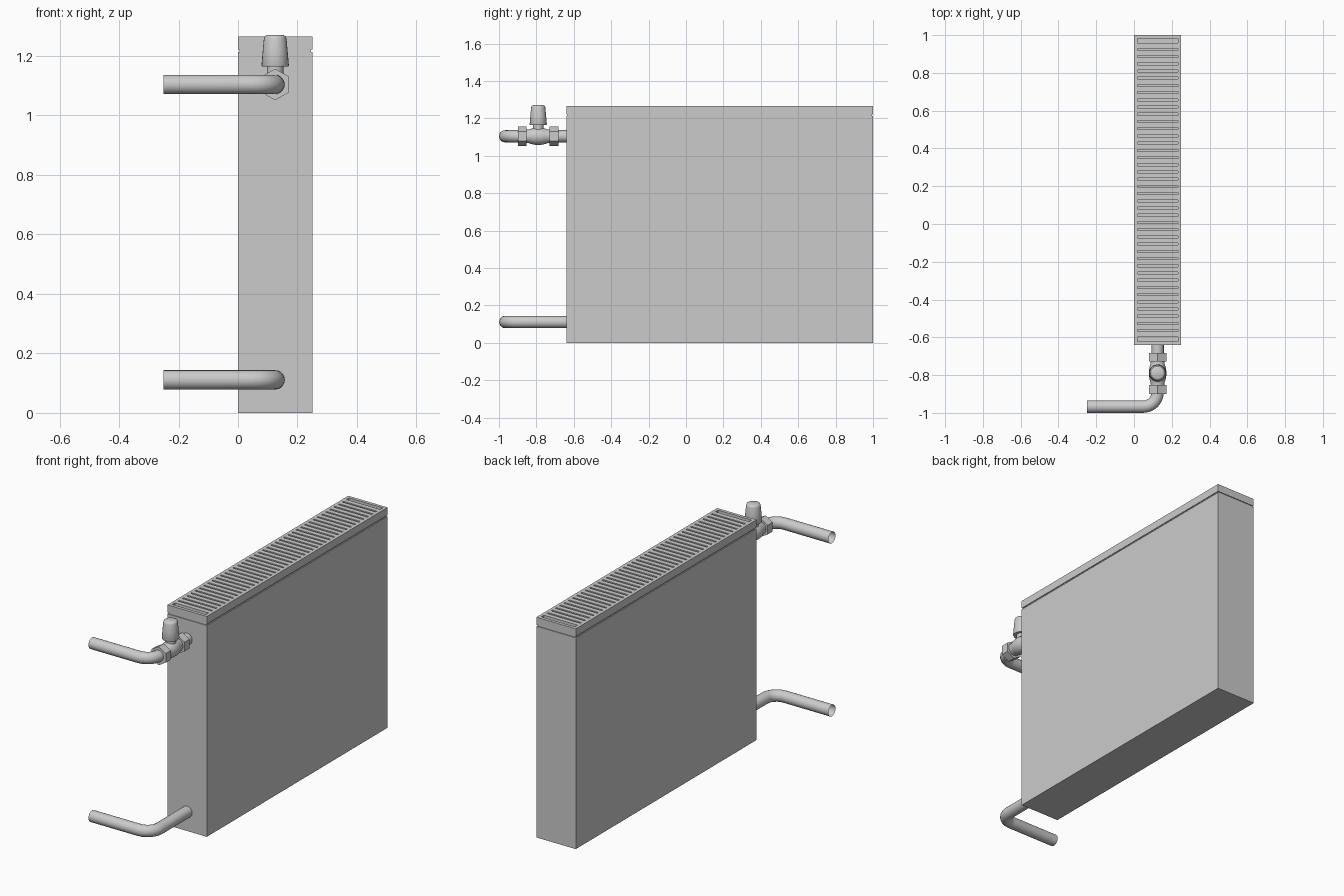
import bpy, bmesh, math
from mathutils import Vector, Matrix

if "Cube" in bpy.data.objects:
    bpy.data.objects.remove(bpy.data.objects["Cube"])

X0, X1, Y0, Y1 = 0.0, 0.25, -0.64, 1.0   # radiator footprint
PX, PY, PR = 0.125, -0.967, 0.0325       # pipe axis and radius
HIGH, LOW = 1.104, 0.111                 # pipe heights
VALVE_Y = -0.79


def finish(name, bm, smooth=False):
    bmesh.ops.recalc_face_normals(bm, faces=bm.faces[:])
    me = bpy.data.meshes.new(name)
    bm.to_mesh(me)
    bm.free()
    ob = bpy.data.objects.new(name, me)
    bpy.context.collection.objects.link(ob)
    if smooth:
        bpy.ops.object.select_all(action='DESELECT')
        ob.select_set(True)
        bpy.context.view_layer.objects.active = ob
        bpy.ops.object.shade_smooth_by_angle(angle=math.radians(40))
    return ob


def add_box(bm, lo, hi):
    lo, hi = Vector(lo), Vector(hi)
    mat = Matrix.Translation((lo + hi) / 2) @ Matrix.Diagonal((*(hi - lo), 1))
    bmesh.ops.create_cube(bm, size=1, matrix=mat)


def box(name, lo, hi):
    bm = bmesh.new()
    add_box(bm, lo, hi)
    return finish(name, bm)


def lathe(name, profile, origin, axis, sides, smooth=True):
    """Stack of rings (distance, radius) along axis 'Y' or 'Z', capped."""
    bm = bmesh.new()
    rings = []
    for d, r in profile:
        ring = []
        for i in range(sides):
            a = 2 * math.pi * i / sides
            c, s = r * math.cos(a), r * math.sin(a)
            p = Vector((s, d, c)) if axis == 'Y' else Vector((s, c, d))
            ring.append(bm.verts.new(Vector(origin) + p))
        rings.append(ring)
    for a, b in zip(rings, rings[1:]):
        for i in range(sides):
            j = (i + 1) % sides
            bm.faces.new((a[i], a[j], b[j], b[i]))
    bm.faces.new(rings[0])
    bm.faces.new(rings[-1])
    return finish(name, bm, smooth)


def pipe(name, z, bend=0.075, steps=6, sides=20):
    """Open-ended tube leaving the radiator end and turning to -x."""
    path = [(PX, Y0 + 0.005, math.pi / 2)]
    for k in range(steps + 1):
        t = math.pi / 2 * k / steps
        path.append((PX - bend + bend * math.cos(t),
                     PY + bend - bend * math.sin(t), math.pi / 2 - t))
    path.append((-0.25, PY, 0))
    bm = bmesh.new()
    rings = []
    for x, y, h in path:
        side = Vector((math.sin(h), -math.cos(h), 0))
        rings.append([bm.verts.new(Vector((x, y, z))
                      + side * PR * math.cos(2 * math.pi * i / sides)
                      + Vector((0, 0, PR * math.sin(2 * math.pi * i / sides))))
                      for i in range(sides)])
    for a, b in zip(rings, rings[1:]):
        for i in range(sides):
            j = (i + 1) % sides
            bm.faces.new((a[i], a[j], b[j], b[i]))
    return finish(name, bm, True)


# Radiator casing and the narrow groove under the cover
box("radiator_body", (X0, Y0, 0), (X1, Y1, 1.213))
box("cover_groove", (X0 + 0.005, Y0 + 0.005, 1.20), (X1 - 0.005, Y1 - 0.005, 1.235))

# Cover: rectangular frame with cross slats
RIM, TOP, BASE, N = 0.018, 1.265, 1.221, 42
bm = bmesh.new()
for x in (X0, X1 - RIM):
    add_box(bm, (x, Y0, BASE), (x + RIM, Y1, TOP))
for y in (Y0, Y1 - RIM):
    add_box(bm, (X0 + RIM, y, BASE), (X1 - RIM, y + RIM, TOP))
finish("cover_frame", bm)

bm = bmesh.new()
pitch = (Y1 - Y0 - 2 * RIM) / N
for i in range(1, N):
    y = Y0 + RIM + i * pitch
    add_box(bm, (X0 + RIM, y - pitch * 0.36, 1.235), (X1 - RIM, y + pitch * 0.36, TOP))
finish("cover_slats", bm)

# Supply and return pipes
pipe("upper_pipe", HIGH)
pipe("lower_pipe", LOW)

# Hexagonal union nuts either side of the valve
for name, y in (("inner_nut", -0.706), ("outer_nut", -0.876)):
    lathe(name, [(-0.023, 0.053), (0.023, 0.053)], (PX, y, HIGH), 'Y', 6, False)

# Valve housing, bulging in the middle
lathe("valve_body", [(-0.065, 0.036), (-0.05, 0.037), (-0.03, 0.043), (-0.012, 0.046),
                     (0.012, 0.046), (0.03, 0.043), (0.05, 0.037), (0.065, 0.036)],
      (PX, VALVE_Y, HIGH), 'Y', 24)

# Stem and tapered hand knob
lathe("valve_stem", [(1.11, 0.028), (1.17, 0.028)], (PX, VALVE_Y, 0), 'Z', 16)
lathe("valve_knob", [(1.164, 0.044), (1.168, 0.046), (1.215, 0.042), (1.258, 0.038),
                     (1.266, 0.035), (1.27, 0.028)], (PX, VALVE_Y, 0), 'Z', 24)
